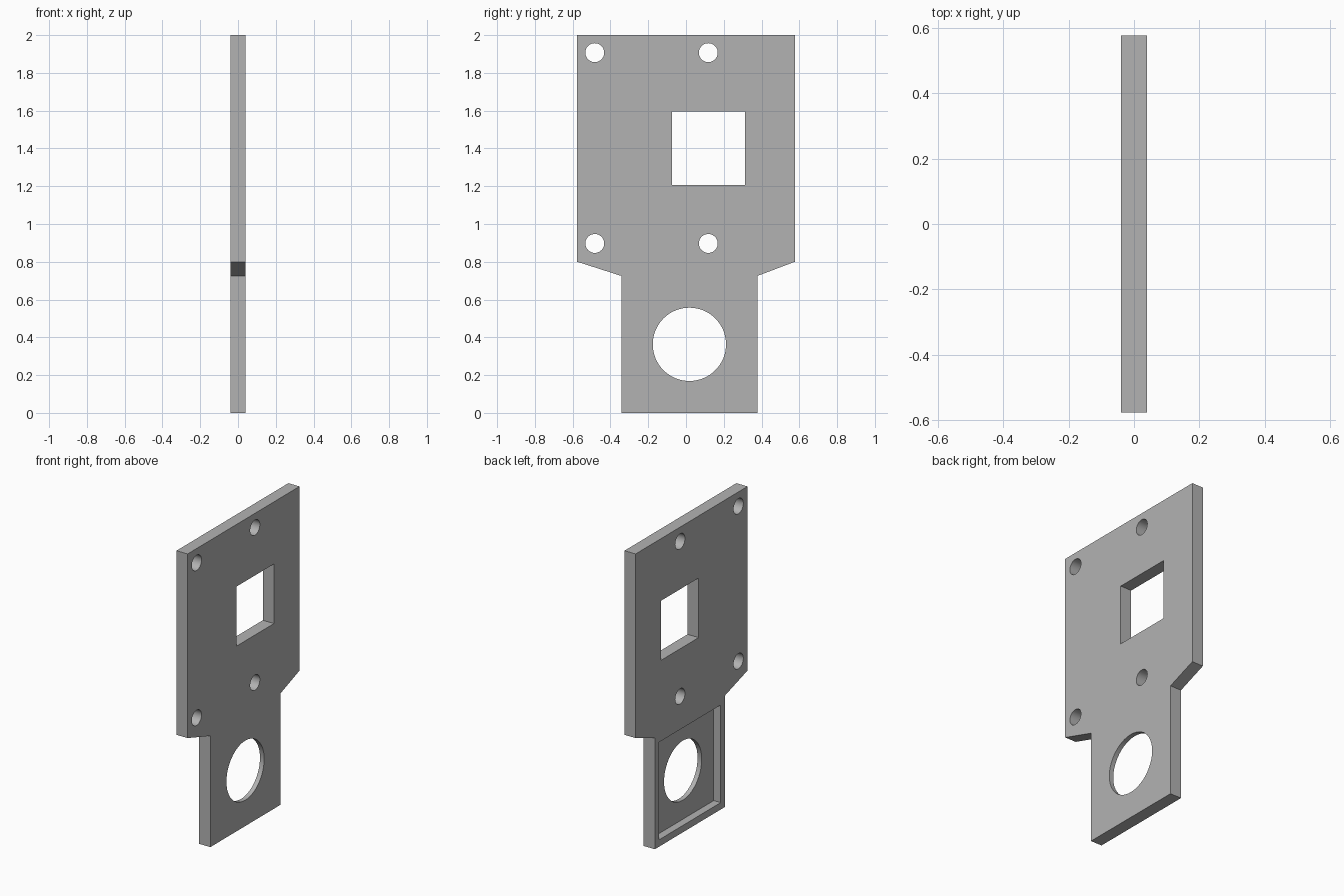
import bpy, bmesh, math
from mathutils import Matrix

cube = bpy.data.objects.get("Cube")
if cube:
    bpy.data.objects.remove(cube, do_unlink=True)

T = 0.04  # half thickness of the plate

grey = bpy.data.materials.new("plain grey")
grey.use_nodes = True
COLOUR = (0.45, 0.45, 0.45, 1)
grey.diffuse_color = COLOUR
grey.node_tree.nodes["Principled BSDF"].inputs["Base Color"].default_value = COLOUR


def make_object(name, bm):
    bmesh.ops.recalc_face_normals(bm, faces=bm.faces[:])
    mesh = bpy.data.meshes.new(name)
    bm.to_mesh(mesh)
    bm.free()
    mesh.materials.append(grey)
    obj = bpy.data.objects.new(name, mesh)
    bpy.context.collection.objects.link(obj)
    return obj


def prism(name, outline, x0, x1):
    """Extrude a (y, z) outline along x."""
    bm = bmesh.new()
    face = bm.faces.new([bm.verts.new((x0, y, z)) for y, z in outline])
    new = bmesh.ops.extrude_face_region(bm, geom=[face])["geom"]
    verts = [v for v in new if isinstance(v, bmesh.types.BMVert)]
    bmesh.ops.translate(bm, verts=verts, vec=(x1 - x0, 0, 0))
    return make_object(name, bm)


def rectangle(y0, y1, z0, z1):
    return [(y0, z0), (y1, z0), (y1, z1), (y0, z1)]


def circle(y, z, r, n=64):
    return [(y + r * math.cos(math.tau * i / n), z + r * math.sin(math.tau * i / n))
            for i in range(n)]


# Wide panel tapering into a narrower tab
plate = prism("mounting_plate", [
    (-0.342, 0), (0.378, 0), (0.378, 0.725), (0.576, 0.8),
    (0.576, 2), (-0.576, 2), (-0.576, 0.8), (-0.342, 0.725)], -T, T)

# Shallow pocket on one side of the tab, then the through openings
cutters = [
    prism("pocket_cutter", rectangle(-0.3, 0.336, 0.045, 0.681), -0.1, 0.01),
    prism("window_cutter", rectangle(-0.073, 0.313, 1.207, 1.595), -0.1, 0.1),
    prism("round_opening_cutter", circle(0.018, 0.363, 0.194), -0.1, 0.1),
]
for y in (-0.483, 0.118):
    for z in (0.897, 1.907):
        cutters.append(prism("screw_hole_cutter", circle(y, z, 0.05, 40), -0.1, 0.1))

bpy.ops.object.select_all(action='DESELECT')
bpy.context.view_layer.objects.active = plate
plate.select_set(True)
for cutter in cutters:
    mod = plate.modifiers.new("cut", 'BOOLEAN')
    mod.operation = 'DIFFERENCE'
    mod.solver = 'EXACT'
    mod.object = cutter
    bpy.ops.object.modifier_apply(modifier=mod.name)
    bpy.data.objects.remove(cutter, do_unlink=True)

bpy.ops.object.shade_smooth_by_angle(angle=math.radians(30))
